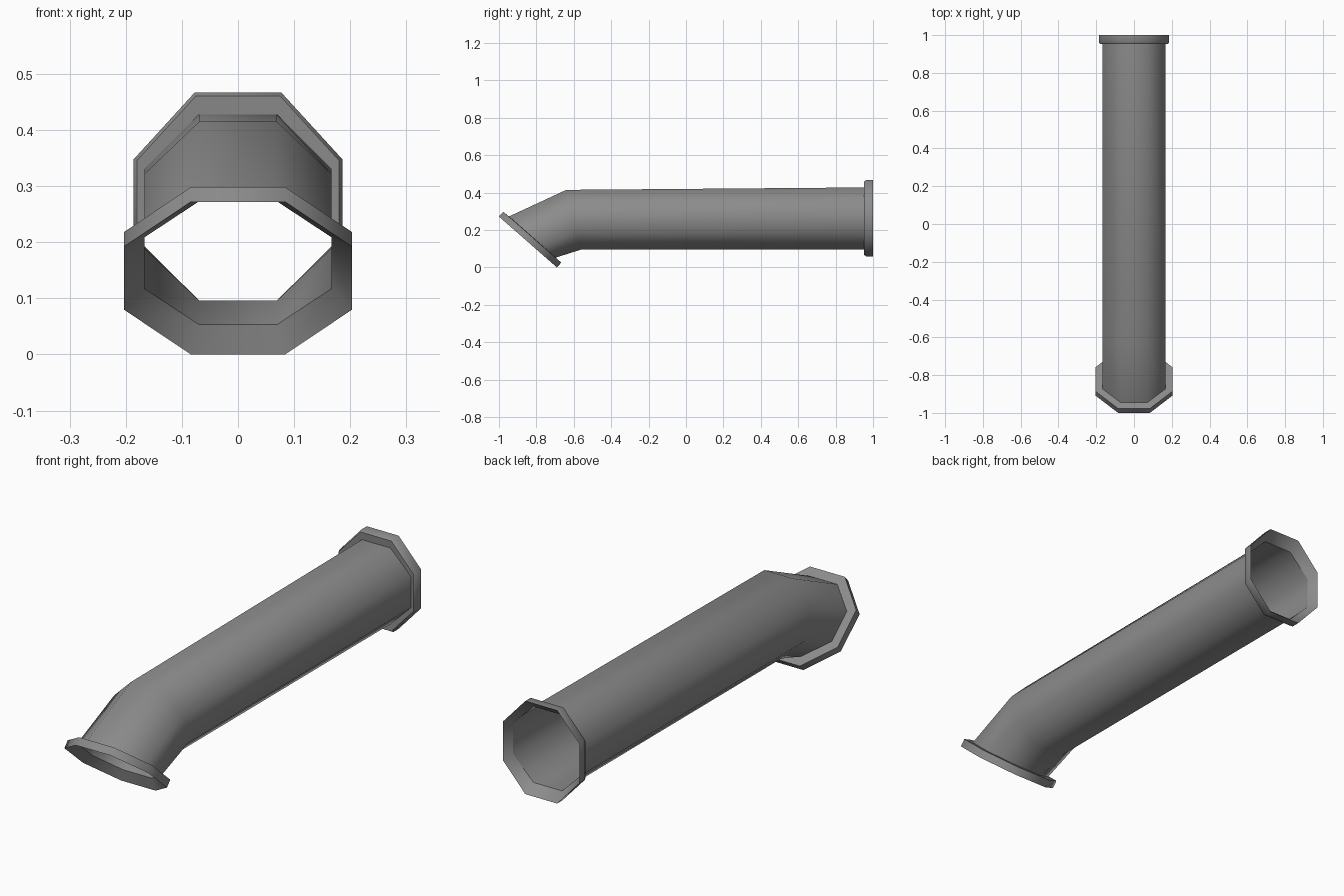
import bpy
import bmesh
from math import radians, tan, pi
from mathutils import Vector

default = bpy.data.objects.get("Cube")
if default:
    bpy.data.objects.remove(default, do_unlink=True)

metal = bpy.data.materials.new("grey_metal")
metal.use_nodes = True
grey = (0.26, 0.26, 0.26, 1)
metal.diffuse_color = grey
metal.node_tree.nodes["Principled BSDF"].inputs["Base Color"].default_value = grey


def octagon(top, bottom, half_width, scale=1.0):
    """Octagon spanning two (y, z) points, flat sides up, down, left and right."""
    top, bottom = Vector((0, *top)), Vector((0, *bottom))
    centre, up = (top + bottom) / 2, (top - bottom) / 2 * scale
    side = Vector((half_width * scale, 0, 0))
    k = tan(pi / 8)
    quarter = [(1, k), (k, 1), (-k, 1), (-1, k)]
    signs = quarter + [(-a, -b) for a, b in quarter]
    return [centre + side * a + up * b for a, b in signs]


def loft(name, rings, closed=False):
    """Skin a row of octagons; closed joins the last one to the first."""
    bm = bmesh.new()
    rows = [[bm.verts.new(p) for p in ring] for ring in rings]
    pairs = list(zip(rows, rows[1:])) + ([(rows[-1], rows[0])] if closed else [])
    for a, b in pairs:
        for i in range(len(a)):
            j = (i + 1) % len(a)
            bm.faces.new((a[i], a[j], b[j], b[i]))
    bmesh.ops.recalc_face_normals(bm, faces=bm.faces)
    mesh = bpy.data.meshes.new(name)
    bm.to_mesh(mesh)
    bm.free()
    mesh.materials.append(metal)
    obj = bpy.data.objects.new(name, mesh)
    bpy.context.collection.objects.link(obj)
    bpy.ops.object.select_all(action="DESELECT")
    obj.select_set(True)
    bpy.context.view_layer.objects.active = obj
    bpy.ops.object.shade_smooth_by_angle(angle=radians(50))
    return obj


# Single-walled pipe: angled mouth, mitred bend, straight run
pipe_width = 0.167
mouth = octagon((-0.946, 0.273), (-0.696, 0.053), pipe_width)
bend = octagon((-0.64, 0.415), (-0.56, 0.096), pipe_width)
tail = octagon((0.955, 0.428), (0.955, 0.096), pipe_width)
loft("pipe", [mouth, bend, tail])

# Front flange: flat back, thin rim, funnel into the pipe
front_back = octagon((-0.977, 0.298), (-0.667, 0.026), 0.203)
front_lip = octagon((-1.0, 0.272), (-0.69, 0.0), 0.203)
loft("front_flange", [mouth, front_back, front_lip], closed=True)

# Rear flange: slightly chamfered shoulder, rim, funnel into the pipe
rear_shoulder = octagon((0.953, 0.467), (0.953, 0.06), 0.186, scale=0.97)
rear_edge = octagon((0.963, 0.467), (0.963, 0.06), 0.186)
rear_lip = octagon((1.0, 0.467), (1.0, 0.06), 0.186)
loft("rear_flange", [tail, rear_shoulder, rear_edge, rear_lip], closed=True)
